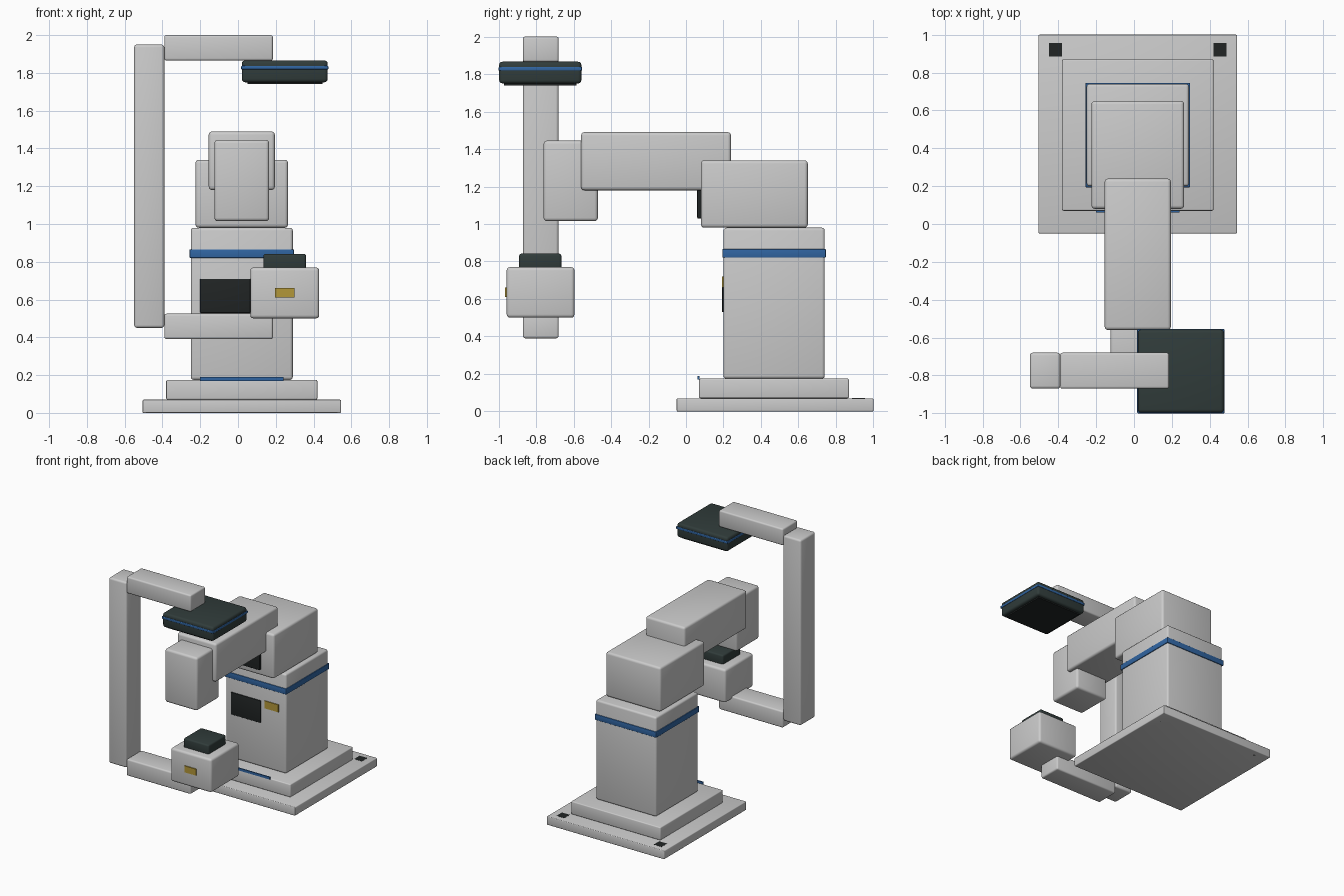
import bpy


def material(name, rgb):
    m = bpy.data.materials.new(name)
    m.diffuse_color = (*rgb, 1)
    return m


DARK = material("dark", (0.03, 0.045, 0.043))
BLACK = material("black", (0.015, 0.018, 0.018))
BLUE = material("blue", (0.03, 0.13, 0.36))
YELLOW = material("yellow", (0.45, 0.31, 0.04))


def box(name, x, y, z, bevel=0.015, mat=None):
    """Rounded box from (min, max) ranges."""
    bpy.ops.mesh.primitive_cube_add(
        size=1, location=[(r[0] + r[1]) / 2 for r in (x, y, z)])
    ob = bpy.context.object
    ob.name = name
    ob.scale = [r[1] - r[0] for r in (x, y, z)]
    bpy.ops.object.transform_apply(location=False, rotation=False, scale=True)
    if bevel:
        mod = ob.modifiers.new("bevel", 'BEVEL')
        mod.width = bevel
        mod.segments = 3
        bpy.ops.object.modifier_apply(modifier=mod.name)
        bpy.ops.object.shade_smooth_by_angle()
    if mat:
        ob.data.materials.append(mat)
    return ob


# Base plates and rear floor anchors
box("base_plate", (-0.505, 0.545), (-0.05, 1.0), (0, 0.07), 0.006)
box("pedestal", (-0.38, 0.42), (0.07, 0.87), (0.07, 0.175), 0.008)
for side, cx in (("left", -0.415), ("right", 0.455)):
    box("anchor_" + side, (cx - 0.035, cx + 0.035), (0.885, 0.955),
        (0, 0.071), 0, BLACK)
box("pedestal_light_strip", (-0.20, 0.24), (0.062, 0.071), (0.17, 0.19), 0, BLUE)

# Column with its trim and front panel
box("column", (-0.25, 0.29), (0.20, 0.74), (0.175, 0.98), 0.015)
box("column_band", (-0.256, 0.296), (0.194, 0.746), (0.82, 0.866), 0.004, BLUE)
box("control_panel", (-0.20, 0.065), (0.193, 0.21), (0.53, 0.71), 0.003, BLACK)
box("column_label", (0.10, 0.225), (0.193, 0.21), (0.66, 0.72), 0, YELLOW)

# Shoulder, arm and wrist
box("shoulder", (-0.225, 0.265), (0.08, 0.65), (0.98, 1.34), 0.018)
box("shoulder_panel", (-0.11, 0.15), (0.06, 0.09), (1.03, 1.29), 0.004, BLACK)
box("arm", (-0.155, 0.195), (-0.56, 0.24), (1.18, 1.49), 0.018)
box("wrist", (-0.125, 0.165), (-0.76, -0.47), (1.015, 1.445), 0.018)

# C-shaped frame
FRAME_Y = (-0.87, -0.68)
box("frame_upright", (-0.55, -0.39), FRAME_Y, (0.45, 1.95), 0.015)
for name, z in (("frame_lower_bar", 0.39), ("frame_upper_bar", 1.865)):
    box(name, (-0.39, 0.185), FRAME_Y, (z, z + 0.135), 0.012)

# Detector under the upper bar
box("detector", (0.02, 0.475), (-0.997, -0.558), (1.75, 1.866), 0.018, DARK)
box("detector_band", (0.017, 0.478), (-1.0, -0.555), (1.818, 1.838), 0.004, BLUE)
box("detector_face", (0.05, 0.447), (-0.97, -0.585), (1.74, 1.76), 0, BLACK)

# Source head on the lower bar
box("source_head", (0.065, 0.43), (-0.957, -0.595), (0.50, 0.77), 0.018)
box("collimator", (0.135, 0.36), (-0.89, -0.665), (0.76, 0.842), 0.012, DARK)
box("source_label", (0.195, 0.30), (-0.965, -0.95), (0.61, 0.662), 0, YELLOW)
